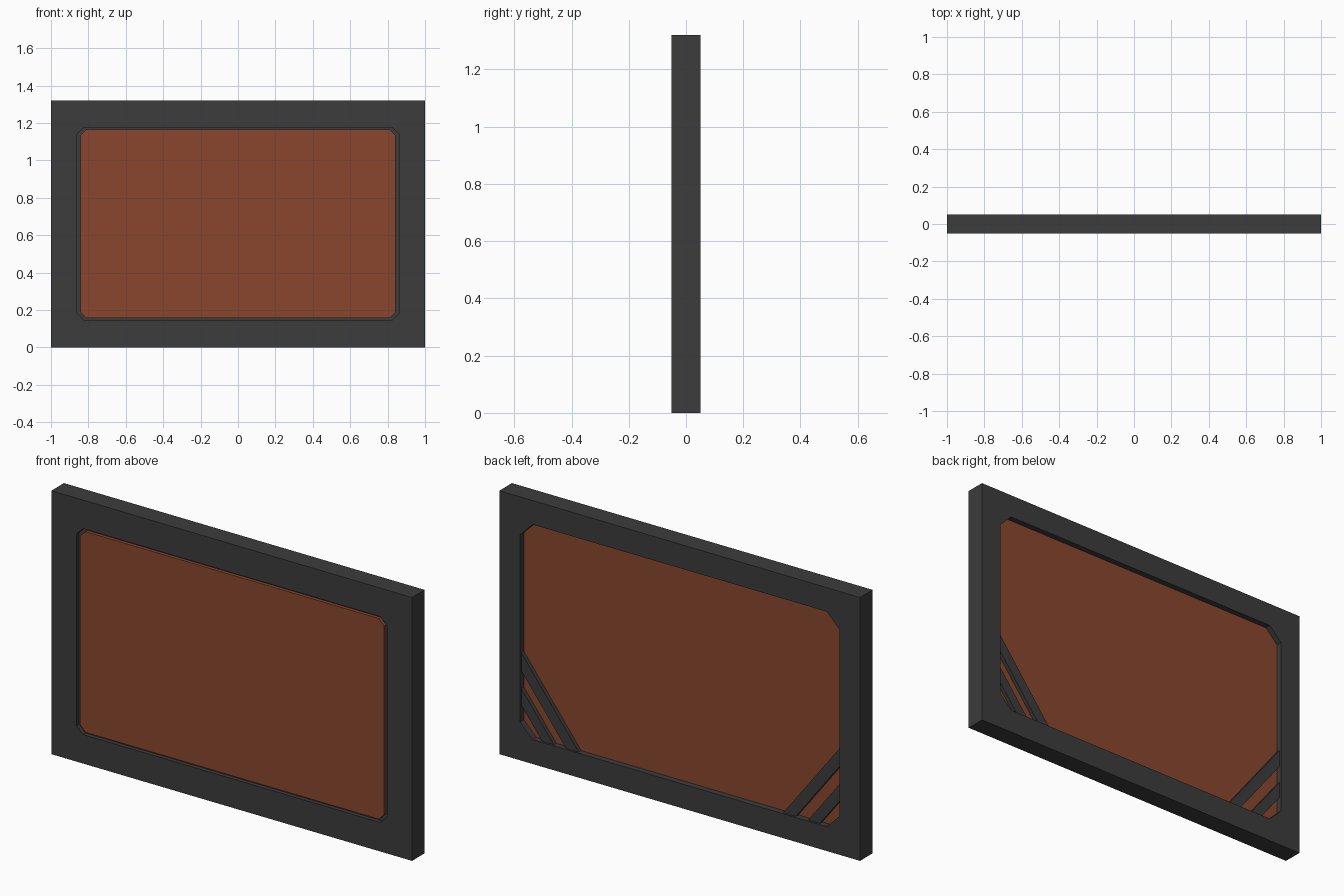
import bpy, bmesh

if "Cube" in bpy.data.objects:
    bpy.data.objects.remove(bpy.data.objects["Cube"])


def material(name, rgb):
    m = bpy.data.materials.new(name)
    m.diffuse_color = (*rgb, 1.0)
    m.use_nodes = True
    m.node_tree.nodes["Principled BSDF"].inputs["Base Color"].default_value = m.diffuse_color
    return m


GREY = material("dark grey", (0.045, 0.045, 0.045))
RUST = material("rust orange", (0.25, 0.062, 0.028))


def prism(name, outline, y0, y1, mat):
    """Extrude an (x, z) outline from y0 to y1."""
    bm = bmesh.new()
    face = bm.faces.new([bm.verts.new((x, y0, z)) for x, z in outline])
    ext = bmesh.ops.extrude_face_region(bm, geom=[face])
    verts = [v for v in ext["geom"] if isinstance(v, bmesh.types.BMVert)]
    bmesh.ops.translate(bm, verts=verts, vec=(0, y1 - y0, 0))
    bmesh.ops.recalc_face_normals(bm, faces=bm.faces)
    mesh = bpy.data.meshes.new(name)
    bm.to_mesh(mesh)
    bm.free()
    mesh.materials.append(mat)
    obj = bpy.data.objects.new(name, mesh)
    bpy.context.collection.objects.link(obj)
    return obj


def clipped_rect(hx, z0, z1, c):
    """Rectangle with its four corners cut off."""
    return [(hx - c, z0), (hx, z0 + c), (hx, z1 - c), (hx - c, z1),
            (c - hx, z1), (-hx, z1 - c), (-hx, z0 + c), (c - hx, z0)]


def cut(obj, cutter):
    cutter.hide_render = True
    mod = obj.modifiers.new("pocket", 'BOOLEAN')
    mod.operation = 'DIFFERENCE'
    mod.solver = 'EXACT'
    mod.object = cutter
    bpy.context.view_layer.objects.active = obj
    bpy.ops.object.modifier_apply(modifier=mod.name)
    bpy.data.objects.remove(cutter)


# Outer frame with a shallow pocket on each side
frame = prism("frame", [(-1, 0), (1, 0), (1, 1.32), (-1, 1.32)], -0.05, 0.05, GREY)
cut(frame, prism("front_cutter", clipped_rect(0.86, 0.145, 1.177, 0.036), -0.1, -0.03, GREY))
cut(frame, prism("back_cutter", clipped_rect(0.885, 0.122, 1.2, 0.07), 0.015, 0.1, GREY))

# Front panel, standing in its pocket with a narrow groove around it
prism("front_panel", clipped_rect(0.843, 0.158, 1.164, 0.03), -0.031, -0.047, RUST)

# Back panel filling the floor of the rear pocket
prism("back_panel", clipped_rect(0.885, 0.122, 1.2, 0.07), 0.014, 0.02, RUST)

# Slanted braces across the two lower rear corners
SLOPE, XE, ZB = 1.3, 0.895, 0.112
for side, s in (("left", -1), ("right", 1)):
    for label, xa, xb in (("long", 0.567, 0.637), ("short", 0.705, 0.77)):
        def foot(x):
            return (s * (x - (0.122 - ZB) / SLOPE), ZB)

        def head(x):
            return (s * XE, 0.122 + (XE - x) * SLOPE)
        prism(f"{side}_{label}_brace", [foot(xa), foot(xb), head(xb), head(xa)],
              0.018, 0.04, GREY)
